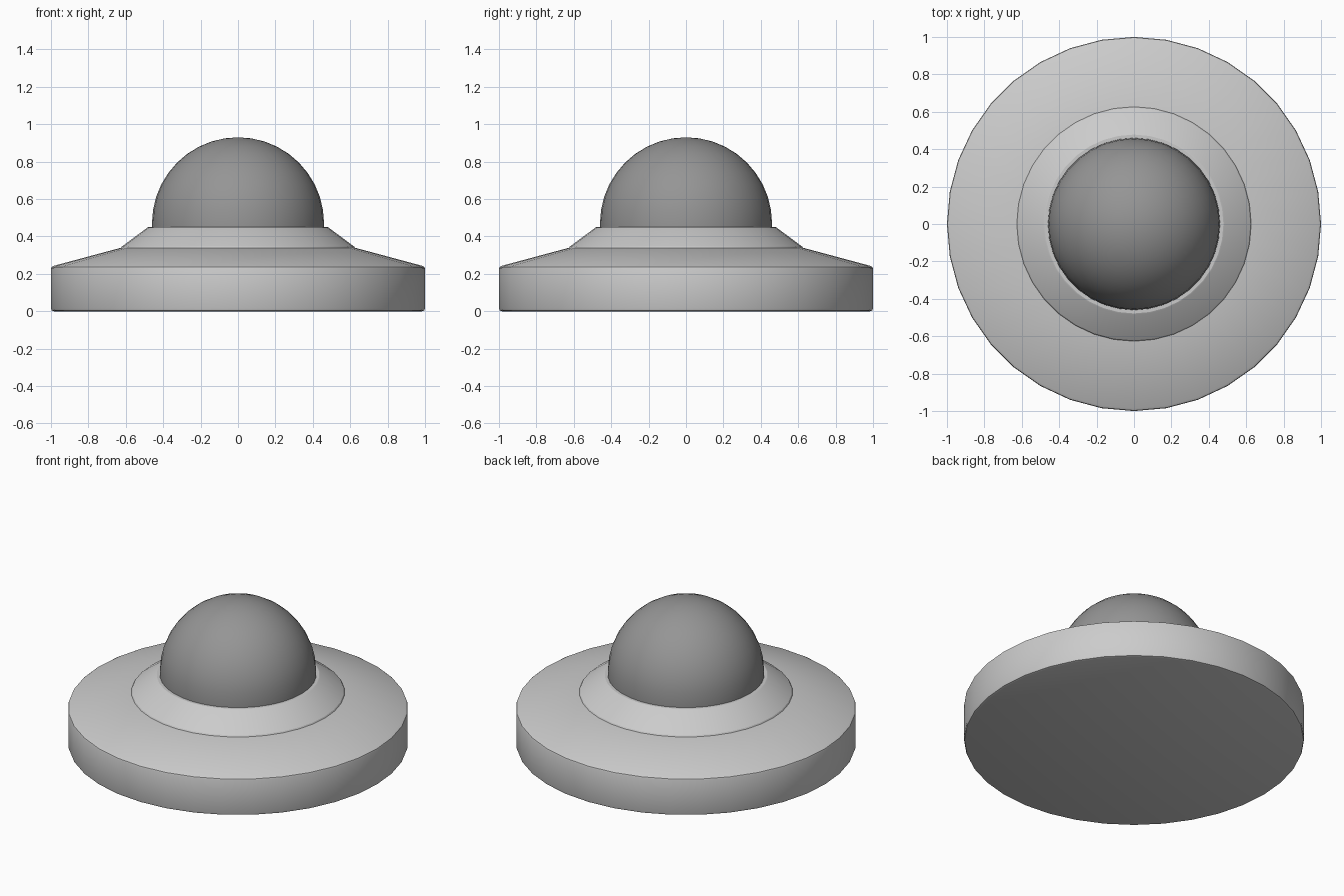
import bpy, bmesh, math

if "Cube" in bpy.data.objects:
    bpy.data.objects.remove(bpy.data.objects["Cube"])

SIDES = 36


def lathe(name, profile, sides=SIDES, angle=30):
    """Revolve (radius, z) points around z; r = 0 closes to a pole, open ends are capped."""
    bm = bmesh.new()
    rings = []
    for r, z in profile:
        if r == 0:
            rings.append([bm.verts.new((0, 0, z))] * sides)
        else:
            rings.append([bm.verts.new((r * math.cos(2 * math.pi * i / sides),
                                        r * math.sin(2 * math.pi * i / sides), z))
                          for i in range(sides)])
    for a, b in zip(rings, rings[1:]):
        for i in range(sides):
            j = (i + 1) % sides
            bm.faces.new(list(dict.fromkeys((a[i], a[j], b[j], b[i]))))
    for ring in (rings[0], rings[-1]):
        if ring[0] is not ring[1]:
            bm.faces.new(ring)
    bmesh.ops.recalc_face_normals(bm, faces=bm.faces)
    mesh = bpy.data.meshes.new(name)
    bm.to_mesh(mesh)
    bm.free()
    ob = bpy.data.objects.new(name, mesh)
    bpy.context.collection.objects.link(ob)
    bpy.ops.object.select_all(action='DESELECT')
    ob.select_set(True)
    bpy.context.view_layer.objects.active = ob
    bpy.ops.object.shade_smooth_by_angle(angle=math.radians(angle))
    return ob


# Wide base: flat underside, upright rim with softened edges, sloping top
lathe("base", [(0.985, 0), (0.996, 0.004), (1.0, 0.015), (1.0, 0.228),
               (0.997, 0.236), (0.985, 0.243), (0.635, 0.337)])

# Conical collar that holds the dome
lathe("collar", [(0.628, 0.335), (0.622, 0.345), (0.485, 0.447), (0.478, 0.45)], angle=20)

# Domed top
R, CENTRE = 0.46, 0.47
arc = [(R * math.cos(math.radians(a)), CENTRE + R * math.sin(math.radians(a)))
       for a in range(0, 90, 9)]
dome = lathe("dome", [(R, 0.44)] + arc + [(0, CENTRE + R)])
grey = bpy.data.materials.new("dark_grey")
grey.diffuse_color = (0.3, 0.3, 0.3, 1)
grey.use_nodes = True
grey.node_tree.nodes["Principled BSDF"].inputs["Base Color"].default_value = grey.diffuse_color
dome.data.materials.append(grey)
